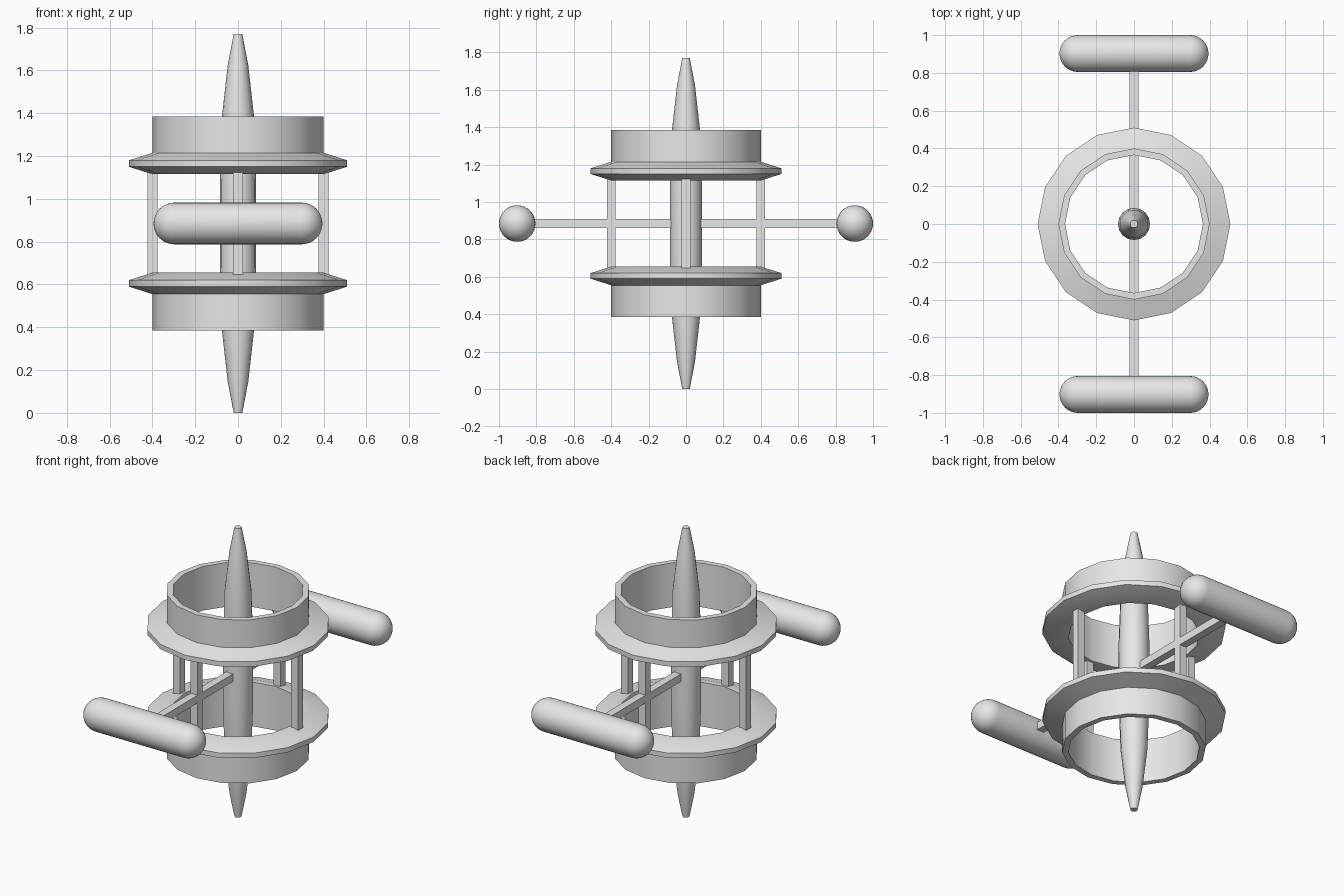
import bpy
import bmesh
import math
from mathutils import Matrix

cube = bpy.data.objects.get("Cube")
if cube:
    bpy.data.objects.remove(cube, do_unlink=True)

MID = 0.885  # height of the plane of symmetry

grey = bpy.data.materials.new("light_grey")
grey.use_nodes = True
colour = (0.8, 0.8, 0.8, 1)
grey.diffuse_color = colour
grey.node_tree.nodes["Principled BSDF"].inputs["Base Color"].default_value = colour


def finish(name, bm, smooth=True):
    bmesh.ops.recalc_face_normals(bm, faces=bm.faces)
    mesh = bpy.data.meshes.new(name)
    bm.to_mesh(mesh)
    bm.free()
    mesh.materials.append(grey)
    obj = bpy.data.objects.new(name, mesh)
    bpy.context.collection.objects.link(obj)
    if smooth:
        bpy.ops.object.select_all(action="DESELECT")
        obj.select_set(True)
        bpy.context.view_layer.objects.active = obj
        bpy.ops.object.shade_smooth_by_angle(angle=math.radians(30))
    return obj


def lathe(name, profile, sides, closed=False):
    """Spin (radius, height) points about z; heights are relative to MID."""
    bm = bmesh.new()
    rings = []
    for r, h in profile:
        if r == 0:
            rings.append([bm.verts.new((0, 0, h))] * sides)
        else:
            rings.append([bm.verts.new((r * math.cos(math.tau * i / sides),
                                        r * math.sin(math.tau * i / sides), h))
                          for i in range(sides)])
    pairs = list(zip(rings, rings[1:]))
    if closed:
        pairs.append((rings[-1], rings[0]))
    for a, b in pairs:
        for i in range(sides):
            j = (i + 1) % sides
            corners = list(dict.fromkeys((a[i], a[j], b[j], b[i])))
            bm.faces.new(corners)
    bmesh.ops.translate(bm, verts=bm.verts, vec=(0, 0, MID))
    return finish(name, bm)


def box(name, size, centre):
    bm = bmesh.new()
    bmesh.ops.create_cube(bm, size=1)
    bmesh.ops.scale(bm, verts=bm.verts, vec=size)
    bmesh.ops.translate(bm, verts=bm.verts, vec=centre)
    return finish(name, bm, smooth=False)


# Central spindle, tapered towards both ends
half = [(0.085, 0.2), (0.075, 0.5), (0.048, 0.74), (0.02, 0.885), (0, 0.885)]
lathe("central_spindle", [(r, -h) for r, h in reversed(half)] + half, 16)

# Flanged rings, mirrored above and below the middle
ring = [(0.365, 0.5), (0.4, 0.5), (0.4, 0.33), (0.51, 0.295),
        (0.51, 0.265), (0.4, 0.23), (0.365, 0.23)]
lathe("upper_ring", ring, 16, closed=True)
lathe("lower_ring", [(r, -h) for r, h in ring], 16, closed=True)

# Posts joining the rings
for name, x, y in (("left", 1, 0), ("right", -1, 0), ("front", 0, -1), ("back", 0, 1)):
    box(name + "_post", (0.047, 0.047, 0.48), (0.4 * x, 0.4 * y, MID))

# Arms and the rounded pods at their ends
ARC = 8
cap = [(0.0975 * math.cos(math.pi / 2 * i / ARC) if i < ARC else 0,
        0.297 + 0.0975 * math.sin(math.pi / 2 * i / ARC)) for i in range(ARC + 1)]
capsule = [(r, -h) for r, h in reversed(cap)] + cap
for name, side in (("front", -1), ("back", 1)):
    box(name + "_arm", (0.047, 0.8, 0.047), (0, side * 0.43, MID))
    pod = lathe(name + "_pod", capsule, 32)
    pod.data.transform(Matrix.Translation((0, side * 0.9025, MID))
                       @ Matrix.Rotation(math.pi / 2, 4, "Y")
                       @ Matrix.Translation((0, 0, -MID)))
